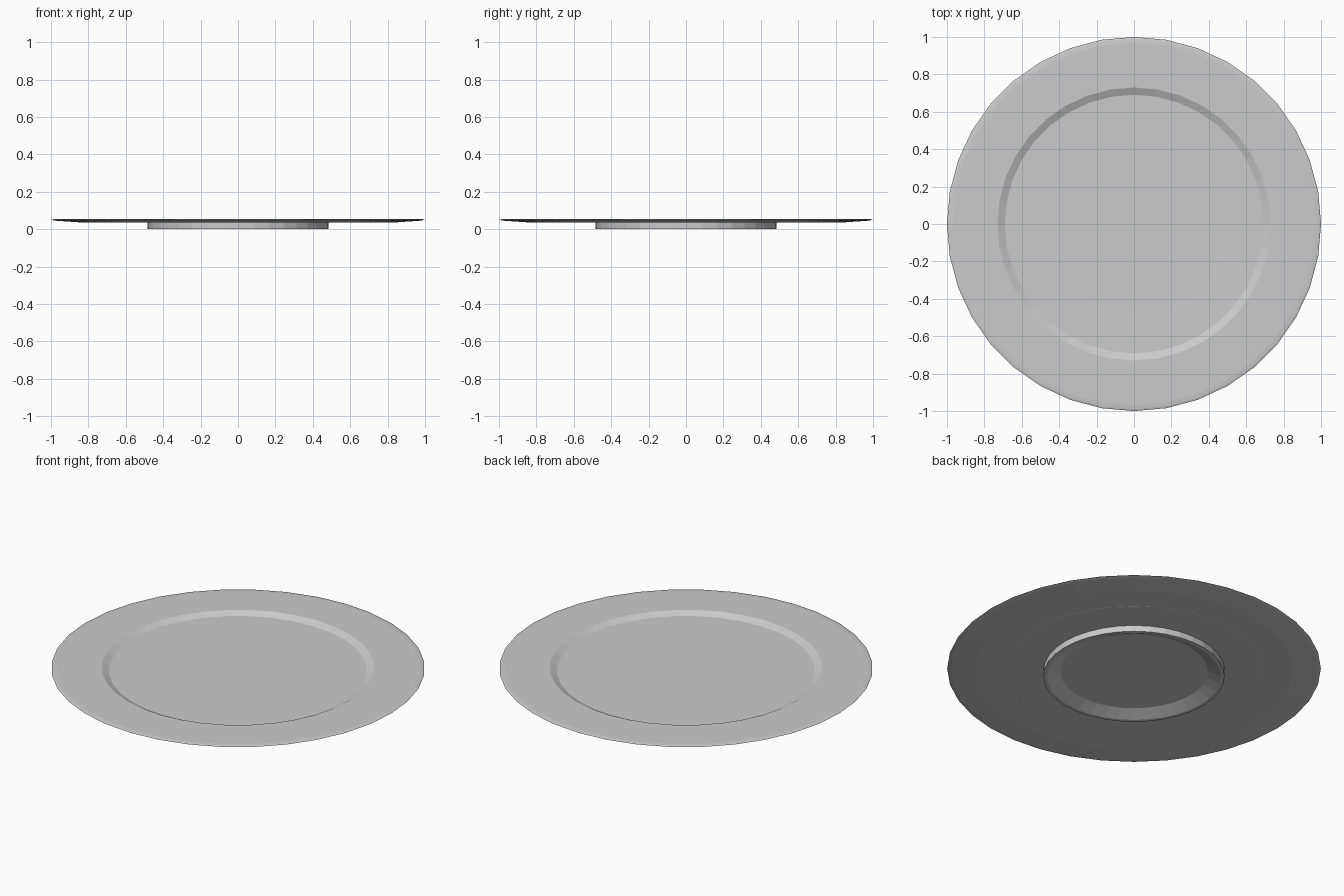
import bpy, bmesh
from math import cos, sin, pi

if "Cube" in bpy.data.objects:
    bpy.data.objects.remove(bpy.data.objects["Cube"])

SIDES = 36

# Cross-section (radius, height): well floor, rim, underside, foot, recess
PROFILE = [
    (0.69, 0.036), (0.73, 0.055), (0.97, 0.055), (0.99, 0.053), (1.0, 0.050),
    (0.98, 0.046), (0.85, 0.037), (0.485, 0.036),
    (0.485, 0.0), (0.465, 0.0), (0.395, 0.032),
]


def lathe(name, profile, sides):
    bm = bmesh.new()
    rings = [[bm.verts.new((r * cos(2 * pi * i / sides), r * sin(2 * pi * i / sides), z))
              for i in range(sides)] for r, z in profile]
    for a, b in zip(rings, rings[1:]):
        for i in range(sides):
            j = (i + 1) % sides
            bm.faces.new((a[i], b[i], b[j], a[j]))
    # Flat centres, above and below
    bm.faces.new(rings[0])
    bm.faces.new(list(reversed(rings[-1])))
    bmesh.ops.recalc_face_normals(bm, faces=bm.faces)
    mesh = bpy.data.meshes.new(name)
    bm.to_mesh(mesh)
    bm.free()
    obj = bpy.data.objects.new(name, mesh)
    bpy.context.collection.objects.link(obj)
    return obj


# Plate with raised rim and foot ring
lathe("plate", PROFILE, SIDES)
